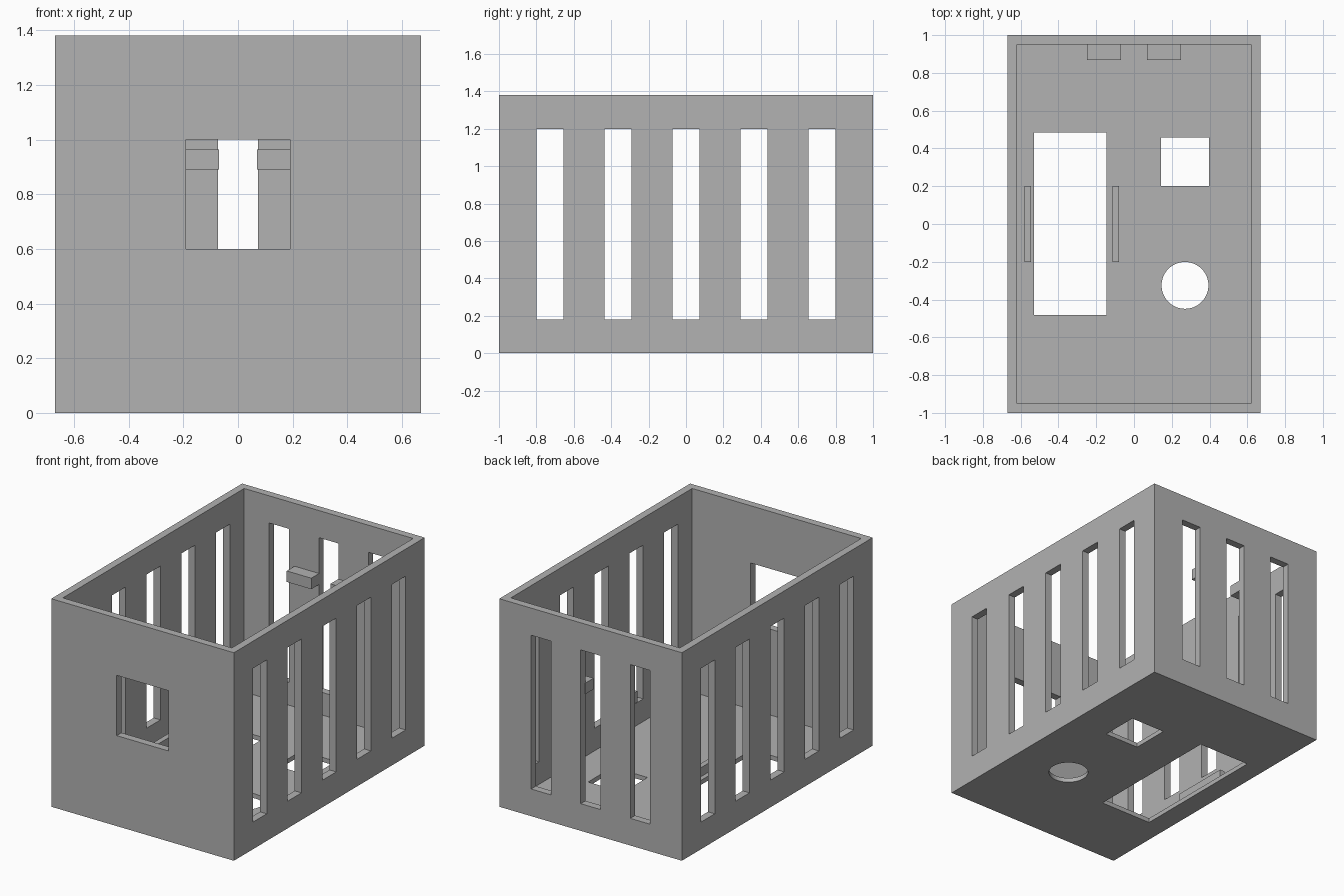
import bpy
import math

cube = bpy.data.objects.get("Cube")
if cube:
    bpy.data.objects.remove(cube, do_unlink=True)

# Overall sizes
W, D, H = 0.67, 1.0, 1.38
WALL, FLOOR = 0.05, 0.03
SLOT_W, SLOT_STEP = 0.145, 0.364
SLOT_LOW, SLOT_HIGH = 0.18, 1.2

grey = bpy.data.materials.new("plain grey")
grey.use_nodes = True
colour = (0.445, 0.445, 0.445, 1)
grey.diffuse_color = colour
grey.node_tree.nodes["Principled BSDF"].inputs["Base Color"].default_value = colour


def box(name, x, y, z):
    """Box from (low, high) ranges on each axis."""
    spans = (x, y, z)
    bpy.ops.mesh.primitive_cube_add(size=1, location=[(a + b) / 2 for a, b in spans])
    ob = bpy.context.object
    ob.name = name
    ob.scale = [b - a for a, b in spans]
    bpy.ops.object.transform_apply(location=True, rotation=False, scale=True)
    ob.data.materials.append(grey)
    return ob


def cut(target, cutter):
    """Subtract the cutter from the target and discard it."""
    mod = target.modifiers.new("cut", "BOOLEAN")
    mod.operation = "DIFFERENCE"
    mod.solver = "EXACT"
    mod.object = cutter
    bpy.context.view_layer.objects.active = target
    bpy.ops.object.modifier_apply(modifier=mod.name)
    bpy.data.objects.remove(cutter, do_unlink=True)


# Open-topped shell
shell = box("box_shell", (-W, W), (-D, D), (0, H))
cut(shell, box("cavity", (WALL - W, W - WALL), (WALL - D, D - WALL), (FLOOR, H + 0.2)))

# Five slots through both side walls
for i in range(-2, 3):
    c = i * SLOT_STEP
    cut(shell, box("side_slot", (-1, 1), (c - SLOT_W / 2, c + SLOT_W / 2), (SLOT_LOW, SLOT_HIGH)))

# Three slots in the back wall
for i in range(-1, 2):
    c = i * SLOT_STEP
    cut(shell, box("back_slot", (c - SLOT_W / 2, c + SLOT_W / 2), (0.9, 1.1), (SLOT_LOW, SLOT_HIGH)))

# Front window
cut(shell, box("front_window", (-0.19, 0.19), (-1.1, -0.9), (0.6, 1.0)))

# Floor openings: long, square and round
cut(shell, box("long_opening", (-0.53, -0.145), (-0.483, 0.485), (-0.1, 0.1)))
cut(shell, box("square_opening", (0.142, 0.398), (0.2, 0.458), (-0.1, 0.1)))
bpy.ops.mesh.primitive_cylinder_add(vertices=64, radius=0.124, depth=0.2, location=(0.27, -0.325, 0))
round_cutter = bpy.context.object
round_cutter.data.materials.append(grey)
cut(shell, round_cutter)

# Smooth the round opening, keep the box edges sharp
bpy.ops.object.select_all(action="DESELECT")
shell.select_set(True)
bpy.context.view_layer.objects.active = shell
bpy.ops.object.shade_smooth_by_angle(angle=math.radians(30))

# Blocks on the inside of the back wall
for side, x in (("left", (0.07, 0.25)), ("right", (-0.25, -0.07))):
    box(side + "_wall_block", x, (0.868, D - WALL + 0.005), (0.89, 0.963))

# Low rails beside the long floor opening
for side, x in (("inner", (-0.115, -0.08)), ("outer", (-0.58, -0.545))):
    box(side + "_floor_rail", x, (-0.2, 0.2), (FLOOR - 0.005, 0.09))
